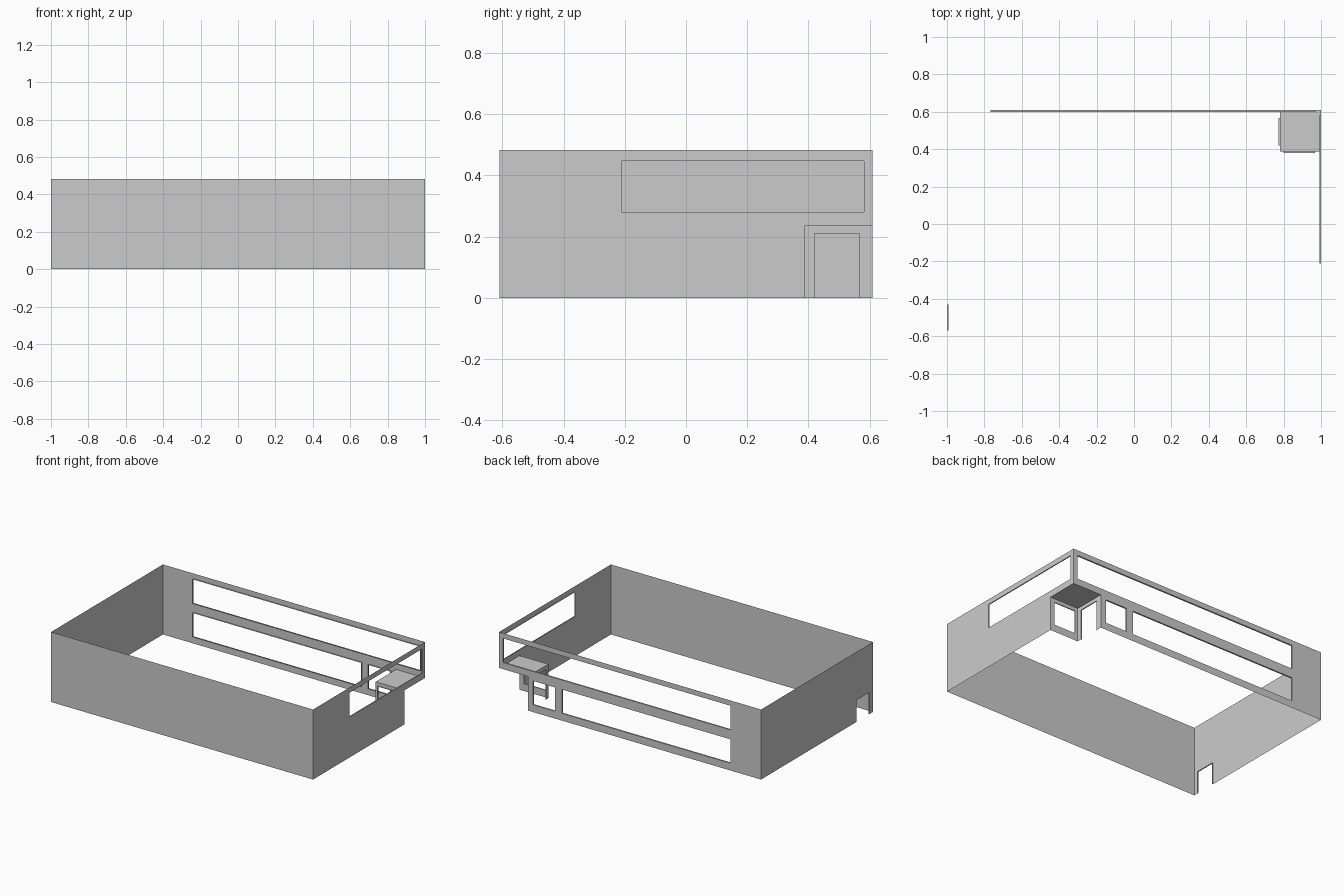
import bpy, bmesh
from mathutils import Vector

if "Cube" in bpy.data.objects:
    bpy.data.objects.remove(bpy.data.objects["Cube"])

X, Y, H = 1.0, 0.61, 0.483          # half width, half depth, wall height
PX, PY, PH = 0.78, 0.387, 0.235     # recessed corner porch


def wall(name, u, fixed, lo, hi, top, holes=(), depth=0.007, cut=None):
    """Single-sheet wall running along u, with inward reveals round each hole.
    lo/hi and hole (a, b, z0, z1) are world positions along the wall's axis."""
    u = Vector(u)
    n = u.cross(Vector((0, 0, 1)))
    axis = Vector((abs(u.x), abs(u.y), 0))
    base = Vector((abs(n.x), abs(n.y), 0)) * fixed
    flip = u.dot(axis) < 0
    bm = bmesh.new()

    def quad(a, b, c, d):
        bm.faces.new([bm.verts.new(p) for p in (a, b, c, d)])

    def pt(s, z, inset=0.0):
        return base + axis * s + Vector((0, 0, z)) - n * inset

    voids = list(holes) + ([cut] if cut else [])
    us = sorted({lo, hi, *(s for h in voids for s in h[:2])}, reverse=flip)
    zs = sorted({0.0, top, *(z for h in voids for z in h[2:])})
    # wall sheet, leaving the voids open
    for a, b in zip(us, us[1:]):
        for c, d in zip(zs, zs[1:]):
            m, k = (a + b) / 2, (c + d) / 2
            if not any(h[0] < m < h[1] and h[2] < k < h[3] for h in voids):
                quad(pt(a, c), pt(b, c), pt(b, d), pt(a, d))
    # reveals (doors have no sill)
    for s0, s1, z0, z1 in holes:
        if flip:
            s0, s1 = s1, s0
        loop = [(s0, z0), (s1, z0), (s1, z1), (s0, z1)]
        for i in range(4):
            p, q = loop[i], loop[(i + 1) % 4]
            if p[1] == q[1] == 0:
                continue
            quad(pt(*p), pt(*q), pt(*q, depth), pt(*p, depth))
    finish(name, bm)


def finish(name, bm):
    bmesh.ops.remove_doubles(bm, verts=bm.verts, dist=1e-5)
    me = bpy.data.meshes.new(name)
    bm.to_mesh(me)
    bm.free()
    bpy.context.collection.objects.link(bpy.data.objects.new(name, me))


# outer walls
wall("front_wall", (1, 0, 0), -Y, -X, X, H)
wall("left_wall", (0, -1, 0), -X, -Y, Y, H, [(-0.57, -0.43, 0, 0.15)])
wall("right_wall", (0, 1, 0), X, -Y, Y, H, [(-0.21, 0.582, 0.28, 0.447)],
     cut=(PY, Y, 0, PH))
wall("back_wall", (-1, 0, 0), Y, -X, X, H,
     [(-0.767, 0.97, 0.28, 0.447),
      (-0.767, 0.52, 0.05, 0.215),
      (0.573, 0.74, 0.05, 0.215)],
     depth=0.011, cut=(PX, X, 0, PH))

# recessed porch: door wall, window wall and ceiling
wall("porch_door_wall", (0, 1, 0), PX, PY, Y, PH, [(0.42, 0.567, 0, 0.21)])
wall("porch_window_wall", (-1, 0, 0), PY, PX, X, PH, [(0.80, 0.967, 0.05, 0.21)])
bm = bmesh.new()
bm.faces.new([bm.verts.new((x, y, PH)) for x, y in
              ((PX, PY), (PX, Y), (X, Y), (X, PY))])
finish("porch_ceiling", bm)
